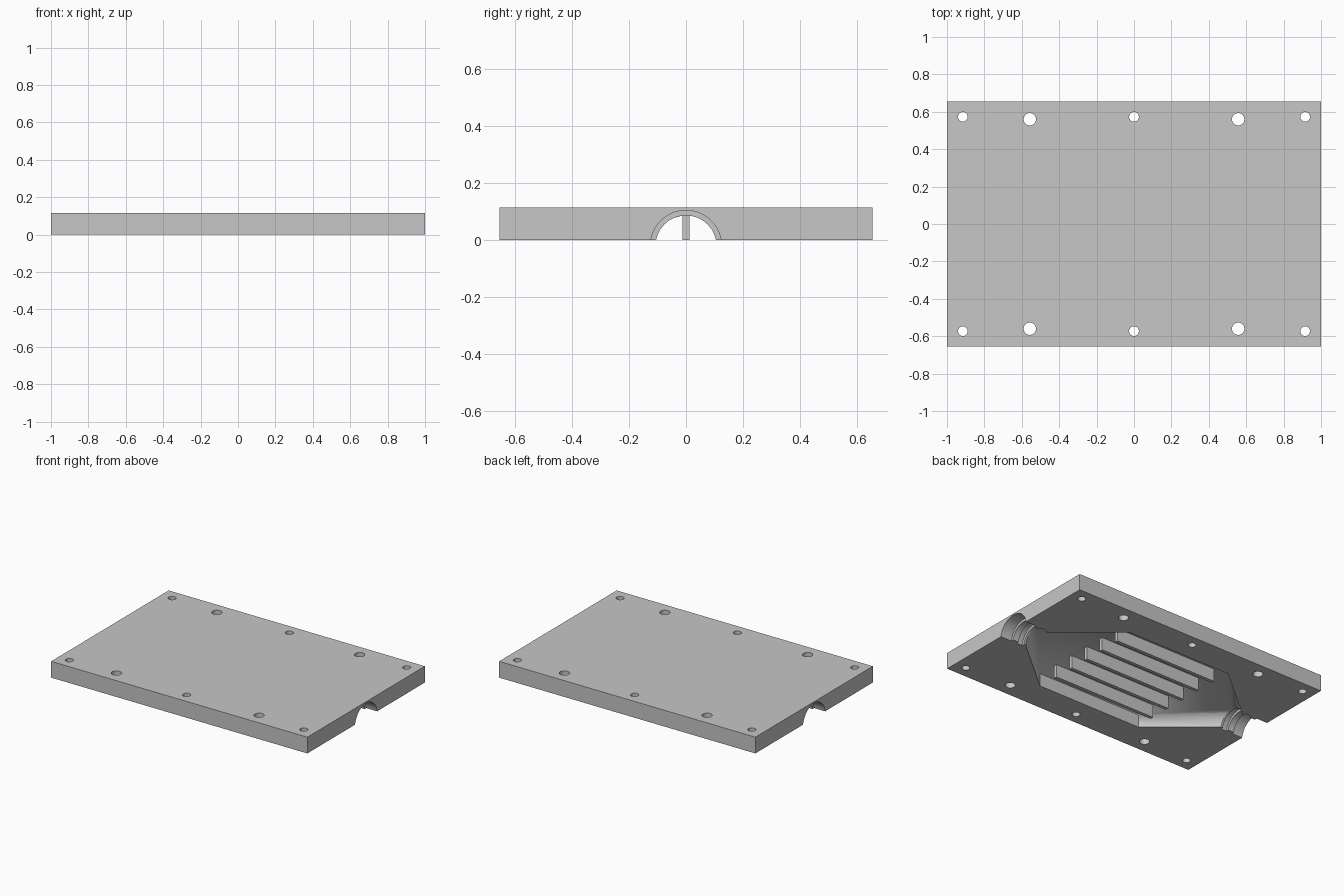
import bpy, bmesh, math
from mathutils import Matrix

old = bpy.data.objects.get("Cube")
if old:
    bpy.data.objects.remove(old, do_unlink=True)

LENGTH, WIDTH, HEIGHT = 2.0, 1.31, 0.115
CEILING = 0.09        # depth of the chamber
BORE_Z = -0.02        # port axis height
BORE_R, STEP_R = 0.107, 0.125

grey = bpy.data.materials.new("plain grey")
grey.use_nodes = True
colour = (0.57, 0.57, 0.57, 1)
grey.diffuse_color = colour
grey.node_tree.nodes["Principled BSDF"].inputs["Base Color"].default_value = colour


def make(name, bm):
    mesh = bpy.data.meshes.new(name)
    bmesh.ops.recalc_face_normals(bm, faces=bm.faces)
    bm.to_mesh(mesh)
    bm.free()
    mesh.materials.append(grey)
    obj = bpy.data.objects.new(name, mesh)
    bpy.context.collection.objects.link(obj)
    return obj


def box(name, x0, x1, y0, y1, z0, z1):
    bm = bmesh.new()
    centre = Matrix.Translation(((x0 + x1) / 2, (y0 + y1) / 2, (z0 + z1) / 2))
    bmesh.ops.create_cube(bm, size=1, matrix=centre @ Matrix.Diagonal((x1 - x0, y1 - y0, z1 - z0, 1)))
    return make(name, bm)


def cylinder(name, radius, depth, matrix, sides):
    bm = bmesh.new()
    bmesh.ops.create_cone(bm, cap_ends=True, segments=sides, radius1=radius,
                          radius2=radius, depth=depth, matrix=matrix)
    return make(name, bm)


def cut(target, cutter):
    mod = target.modifiers.new("cut", 'BOOLEAN')
    mod.operation = 'DIFFERENCE'
    mod.solver = 'EXACT'
    mod.object = cutter
    bpy.context.view_layer.objects.active = target
    bpy.ops.object.modifier_apply(modifier=mod.name)
    bpy.data.objects.remove(cutter, do_unlink=True)


# Plate
plate = box("plate", -LENGTH / 2, LENGTH / 2, -WIDTH / 2, WIDTH / 2, 0, HEIGHT)

# Chamber: rectangle in the middle blending into a round mouth at each end
bm = bmesh.new()
for side in (-1, 1):
    for y in (-0.443, 0.443):
        for z in (-0.12, CEILING):
            bm.verts.new((side * 0.408, y, z))
    for i in range(48):
        a = math.tau * i / 48
        bm.verts.new((side * 0.81, BORE_R * math.cos(a), BORE_Z + BORE_R * math.sin(a)))
bmesh.ops.convex_hull(bm, input=bm.verts)
cut(plate, make("chamber_cutter", bm))

# Stepped half-round ports: (radius, inner x, outer x)
for side in (-1, 1):
    for radius, x0, x1 in ((BORE_R, 0.80, 1.05), (STEP_R, 0.825, 0.87), (STEP_R, 0.915, 1.06)):
        place = Matrix.Translation((side * (x0 + x1) / 2, 0, BORE_Z)) @ Matrix.Rotation(math.pi / 2, 4, 'Y')
        cut(plate, cylinder("port_cutter", radius, x1 - x0, place, 48))

# Bolt holes
for x, y, radius in ((-0.915, 0.573, 0.026), (0, 0.573, 0.026), (0.915, 0.573, 0.026),
                     (-0.557, 0.56, 0.033), (0.557, 0.56, 0.033)):
    for side in (-1, 1):
        cut(plate, cylinder("hole_cutter", radius, 1, Matrix.Translation((x, y * side, 0)), 32))

bpy.ops.object.select_all(action='DESELECT')
plate.select_set(True)
bpy.context.view_layer.objects.active = plate
bpy.ops.object.shade_smooth_by_angle(angle=math.radians(25))

# Fins hanging from the chamber ceiling
for i in range(5):
    y = (i - 2) * 0.15
    box(f"fin_{i + 1}", -0.4, 0.4, y - 0.012, y + 0.012, 0, CEILING + 0.005)
